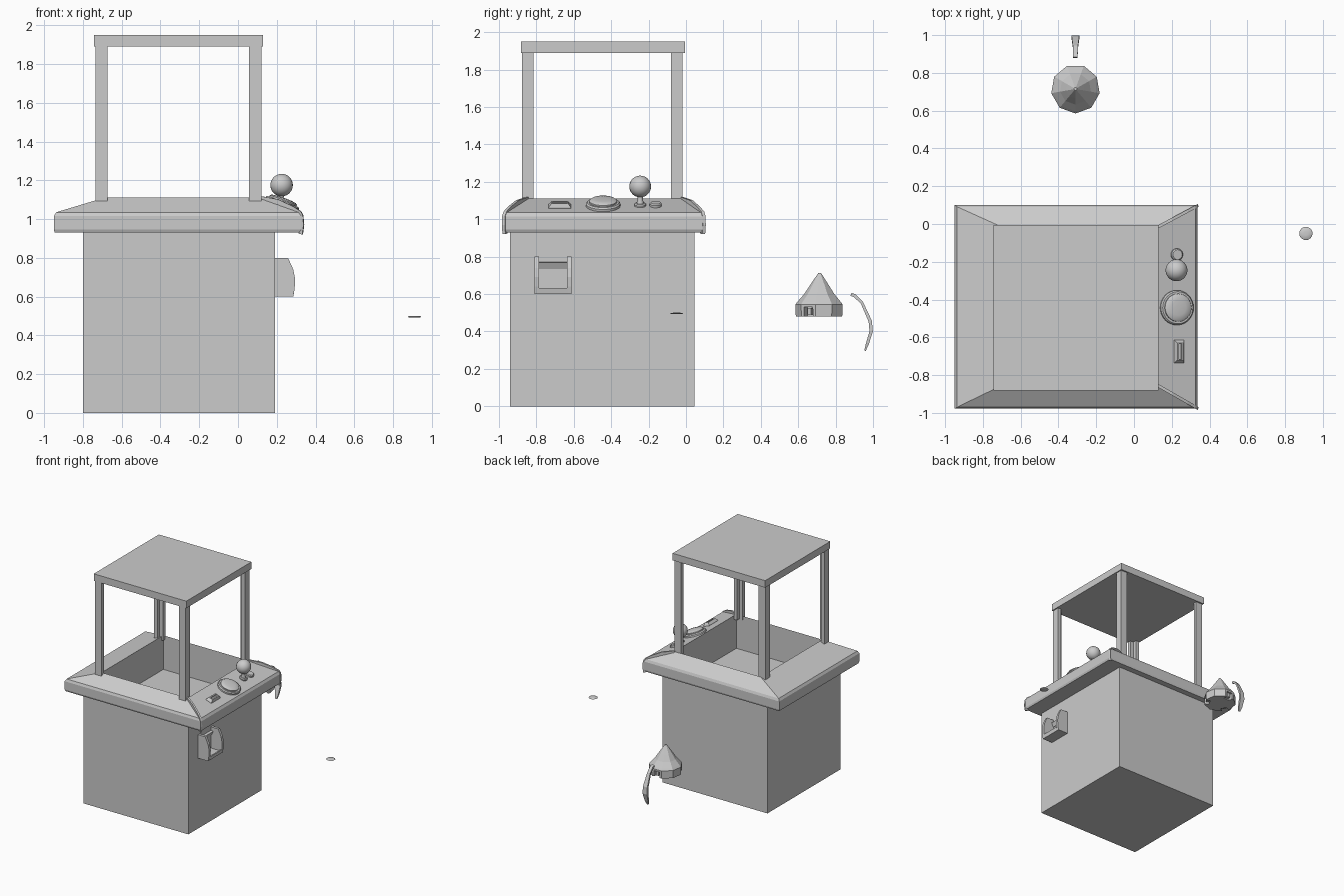
import bpy, bmesh, math
from mathutils import Vector

if "Cube" in bpy.data.objects:
    bpy.data.objects.remove(bpy.data.objects["Cube"])

TILT = math.atan(0.36)  # slope of the control panel


def finish(name, bm, loc=(0, 0, 0), rot=(0, 0, 0), smooth=False):
    bmesh.ops.recalc_face_normals(bm, faces=bm.faces)
    me = bpy.data.meshes.new(name)
    bm.to_mesh(me)
    bm.free()
    ob = bpy.data.objects.new(name, me)
    bpy.context.collection.objects.link(ob)
    ob.location, ob.rotation_euler = loc, rot
    if smooth:
        bpy.ops.object.select_all(action='DESELECT')
        ob.select_set(True)
        bpy.context.view_layer.objects.active = ob
        bpy.ops.object.shade_smooth_by_angle(angle=math.radians(35))
    return ob


def loft(name, rings, **kw):
    """Skin a list of equal-length point loops and cap both ends."""
    bm = bmesh.new()
    vs = [[bm.verts.new(p) for p in r] for r in rings]
    n = len(vs[0])
    for a, b in zip(vs, vs[1:]):
        for i in range(n):
            j = (i + 1) % n
            bm.faces.new((a[i], a[j], b[j], b[i]))
    bm.faces.new(vs[0][::-1])
    bm.faces.new(vs[-1])
    return finish(name, bm, **kw)


def rect(x0, x1, y0, y1, z):
    return [(x0, y0, z), (x1, y0, z), (x1, y1, z), (x0, y1, z)]


def box(name, x0, x1, y0, y1, z0, z1, **kw):
    return loft(name, [rect(x0, x1, y0, y1, z0), rect(x0, x1, y0, y1, z1)], **kw)


def lathe(name, profile, n, phase=0.0, **kw):
    rings = [[(r * math.cos(phase + math.tau * i / n), r * math.sin(phase + math.tau * i / n), z)
              for i in range(n)] for r, z in profile]
    return loft(name, rings, **kw)


def extrude(name, outline, offset, **kw):
    """Flat outline of 3D points swept along a vector."""
    off = Vector(offset)
    return loft(name, [[Vector(p) for p in outline], [Vector(p) + off for p in outline]], **kw)


def panel_z(x):
    return 1.11 - (x - 0.12) * 0.36


# Cabinet: body, overhanging rim and open prize well in one skin
loft("cabinet", [
    rect(-0.80, 0.19, -0.94, 0.045, 0),
    rect(-0.80, 0.19, -0.94, 0.045, 0.93),
    rect(-0.945, 0.33, -0.972, 0.095, 0.93),
    rect(-0.95, 0.337, -0.978, 0.10, 0.945),
    rect(-0.95, 0.337, -0.978, 0.10, 1.015),
    rect(-0.938, 0.325, -0.970, 0.092, 1.035),
    rect(-0.69, 0.12, -0.85, -0.02, 1.11),
    rect(-0.69, 0.12, -0.85, -0.02, 0.82)])

# Corner posts with L section, and roof
for fx, sx, side in ((-0.735, 1, "left"), (0.12, -1, "right")):
    for fy, sy, end in ((-0.877, 1, "front"), (-0.018, -1, "back")):
        ell = [(0, 0), (0.062, 0), (0.062, 0.03), (0.03, 0.03), (0.03, 0.062), (0, 0.062)]
        extrude(f"{end}_{side}_post", [(fx + sx * a, fy + sy * b, 1.08) for a, b in ell], (0, 0, 0.82))
box("roof", -0.743, 0.13, -0.882, -0.005, 1.89, 1.95)

# Curved trim plates along the two panel mitres (distance along mitre, height)
edge = [(0, 1.118), (0.4, 1.102), (0.75, 1.066), (0.93, 1.04), (0.98, 1.02), (1, 0.97), (0.97, 0.92)]
inner = [(0.88, 0.925), (0.9, 1.0), (0.7, 1.04), (0.4, 1.075), (0, 1.09)]
for name, y0, y1, off in (("back_panel_trim", -0.02, 0.098, 0.016), ("front_panel_trim", -0.85, -0.977, -0.016)):
    pts = [(0.12 + 0.222 * t, y0 + (y1 - y0) * t - off / 2, z) for t, z in edge + inner]
    extrude(name, pts, (-0.004, off, 0))

# Joystick
lathe("joystick_base", [(0.031, -0.01), (0.031, 0.008), (0.025, 0.014)], 24,
      loc=(0.222, -0.245, panel_z(0.222)), rot=(0, TILT, 0), smooth=True)
lathe("joystick_shaft", [(0.022, 0), (0.014, 0.04), (0.02, 0.07)], 20, loc=(0.222, -0.245, 1.07), smooth=True)
bm = bmesh.new()
bmesh.ops.create_uvsphere(bm, u_segments=24, v_segments=16, radius=0.058)
finish("joystick_ball", bm, loc=(0.225, -0.245, 1.175), smooth=True)

# Small and large push buttons
lathe("small_button", [(0.032, -0.01), (0.032, 0.012), (0.026, 0.018)], 24,
      loc=(0.225, -0.162, panel_z(0.225)), rot=(0, TILT, 0), smooth=True)
lathe("button_collar", [(0.092, -0.01), (0.092, 0.012), (0.085, 0.02), (0.074, 0.02)], 32,
      loc=(0.225, -0.443, panel_z(0.225)), rot=(0, TILT, 0), smooth=True)
lathe("large_button", [(0.074, 0.015), (0.074, 0.028), (0.066, 0.034), (0.04, 0.038), (0.01, 0.039)], 32,
      loc=(0.225, -0.443, panel_z(0.225)), rot=(0, TILT, 0), smooth=True)

# Coin slot block with a raised slot lip
loft("coin_slot", [rect(-0.027, 0.027, -0.063, 0.063, -0.01), rect(-0.027, 0.027, -0.06, 0.06, 0.004),
                   rect(-0.018, 0.018, -0.045, 0.045, 0.024), rect(-0.008, 0.008, -0.04, 0.04, 0.024),
                   rect(-0.008, 0.008, -0.04, 0.04, 0.01)],
     loc=(0.238, -0.675, panel_z(0.238)), rot=(0, TILT, 0))

# Prize chute: curved cheeks, floor, front lip and flap
cheek = [(0.18, 0.60), (0.285, 0.60), (0.292, 0.64), (0.295, 0.69), (0.285, 0.74), (0.258, 0.80), (0.18, 0.80)]
for name, y in (("chute_front_cheek", -0.81), ("chute_back_cheek", -0.635)):
    extrude(name, [(x, y, z) for x, z in cheek], (0, 0.023, 0))
tray = [(0.18, 0.60), (0.285, 0.60), (0.291, 0.632), (0.28, 0.632), (0.27, 0.62), (0.18, 0.62)]
extrude("chute_tray", [(x, -0.79, z) for x, z in tray], (0, 0.16, 0))
flap = [(0.185, 0.733), (0.195, 0.733), (0.212, 0.768), (0.185, 0.772)]
extrude("chute_flap", [(x, -0.79, z) for x, z in flap], (0, 0.16, 0))

# Nine-sided claw hub with three finger notches
hub_loc = (-0.31, 0.715, 0)
hub = lathe("claw_hub", [(0.128, 0.48), (0.130, 0.545), (0.118, 0.56), (0.083, 0.60), (0.05, 0.65), (0.008, 0.712)],
            9, phase=-math.pi / 2, loc=hub_loc)
for i in range(3):
    ang = math.radians(90 + 120 * i)
    cut = box(f"notch_cutter_{i}", 0.085, 0.16, -0.027, 0.027, 0.45, 0.53, loc=hub_loc, rot=(0, 0, ang))
    cut.hide_render = True
    cut.hide_set(True)
    mod = hub.modifiers.new("notch", 'BOOLEAN')
    mod.operation, mod.object, mod.solver = 'DIFFERENCE', cut, 'EXACT'
    box(f"hub_hinge_{i}", 0.08, 0.112, -0.012, 0.012, 0.49, 0.525, loc=hub_loc, rot=(0, 0, ang))

# Claw finger: (y, z, half width, half thickness)
path = [(0.882, 0.598, 0.012, 0.008), (0.90, 0.592, 0.012, 0.009), (0.94, 0.555, 0.014, 0.007),
        (0.985, 0.455, 0.02, 0.009), (0.99, 0.40, 0.021, 0.009), (0.97, 0.335, 0.016, 0.008),
        (0.957, 0.297, 0.007, 0.004)]
rings = []
for i, (y, z, w, t) in enumerate(path):
    a, b = path[max(i - 1, 0)], path[min(i + 1, len(path) - 1)]
    d = Vector((b[0] - a[0], b[1] - a[1])).normalized()
    ny, nz = -d.y * t, d.x * t
    rings.append([(-0.31 + s * w, y + k * ny, z + k * nz) for s, k in ((-1, -1), (1, -1), (1, 1), (-1, 1))])
loft("claw_finger", rings)

# Loose coin
lathe("loose_disc", [(0.028, 0.492), (0.035, 0.495), (0.03, 0.499), (0.01, 0.501)], 24, loc=(0.91, -0.05, 0), smooth=True)
